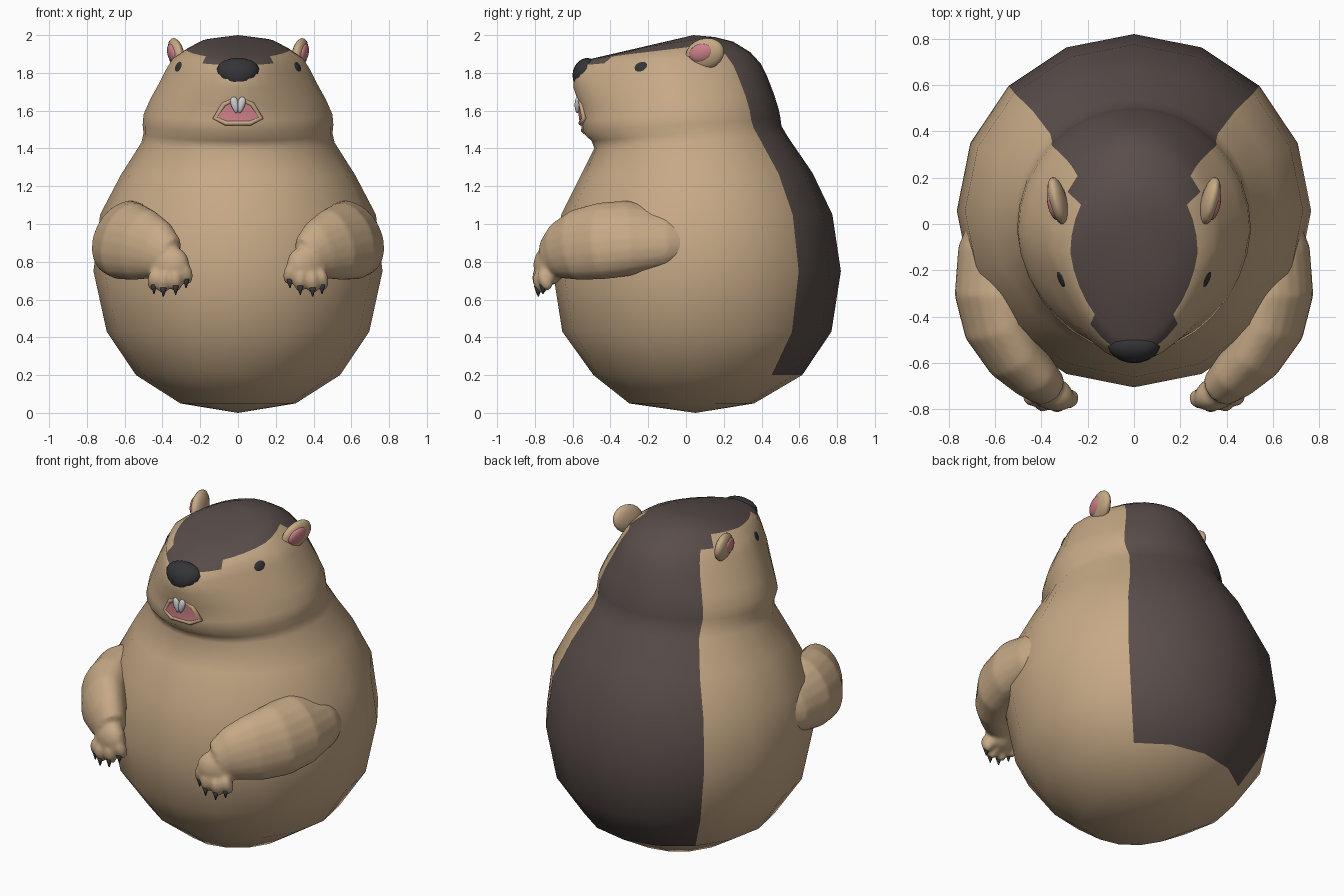
import bpy, bmesh, math
from mathutils import Vector, Matrix, Euler

if "Cube" in bpy.data.objects:
    bpy.data.objects.remove(bpy.data.objects["Cube"])


def mat(name, rgb):
    m = bpy.data.materials.new(name)
    m.diffuse_color = (*rgb, 1)
    m.use_nodes = True
    m.node_tree.nodes["Principled BSDF"].inputs["Base Color"].default_value = m.diffuse_color
    return m


FUR = mat("tan_fur", (0.57, 0.40, 0.24))
DARK = mat("dark_fur", (0.10, 0.075, 0.068))
BLACK = mat("black", (0.035, 0.035, 0.038))
PINK = mat("pink", (0.62, 0.22, 0.25))


def finish(bm, name, mats):
    bmesh.ops.recalc_face_normals(bm, faces=bm.faces[:])
    me = bpy.data.meshes.new(name)
    bm.to_mesh(me)
    bm.free()
    for m in mats:
        me.materials.append(m)
    ob = bpy.data.objects.new(name, me)
    bpy.context.collection.objects.link(ob)
    for p in me.polygons:
        p.use_smooth = True
    return ob


def skin(bm, rings, start, end, is_dark=None):
    """Skin point rings together, closing each end on a pole."""
    vs = [[bm.verts.new(p) for p in r] for r in rings]
    n = len(vs[0])
    a, b = bm.verts.new(start), bm.verts.new(end)
    for j in range(n):
        k = (j + 1) % n
        faces = [(-1, bm.faces.new((a, vs[0][k], vs[0][j])))]
        for i in range(len(vs) - 1):
            faces.append((i, bm.faces.new((vs[i][j], vs[i][k], vs[i + 1][k], vs[i + 1][j]))))
        faces.append((len(vs), bm.faces.new((vs[-1][j], vs[-1][k], b))))
        for i, f in faces:
            if is_dark and is_dark(i, (j + 0.5) * 360 / n):
                f.material_index = 1


def egg_ring(zf, zb, rx, yf, yb, k):
    """Tilted oval of 32 points; k narrows its front. Angle 0 is the back."""
    out, yc, ry = [], (yf + yb) / 2, (yb - yf) / 2
    for j in range(32):
        t = 2 * math.pi * j / 32
        c = math.cos(t)
        x = rx * math.sin(t) * (1 - k * max(0, -c))
        out.append(Vector((x, yc + ry * c, (zf + zb) / 2 + (zb - zf) / 2 * c)))
    return out


def add_ellipsoid(bm, loc, r, rot=(0, 0, 0), taper=0.0, seg=20):
    new = bmesh.ops.create_uvsphere(bm, u_segments=seg, v_segments=seg // 2, radius=1)["verts"]
    M = Matrix.LocRotScale(Vector(loc), Euler([math.radians(a) for a in rot]), Vector(r))
    for v in new:
        v.co.x *= 1 + taper * v.co.z
        v.co = M @ v.co


def ellipsoid(name, mats, *args):
    bm = bmesh.new()
    add_ellipsoid(bm, *args)
    return finish(bm, name, mats)


# body and head in one skin: 16-sided body, rounder head, dark back and crown
body = [(.05, .05, .305, -.30, .36, 0), (.20, .20, .54, -.49, .615, 0), (.43, .43, .695, -.655, .77, 0),
        (.75, .75, .765, -.705, .82, 0), (1.05, 1.05, .73, -.66, .775, 0), (1.25, 1.27, .62, -.56, .67, 0)]
head = [(1.40, 1.46, .512, -.485, .54, 0), (1.44, 1.52, .50, -.50, .505, .02),
        (1.49, 1.56, .505, -.555, .50, .07), (1.55, 1.61, .50, -.553, .49, .12),
        (1.63, 1.69, .465, -.565, .465, .17), (1.72, 1.78, .415, -.595, .43, .26),
        (1.79, 1.85, .38, -.595, .395, .36), (1.84, 1.91, .345, -.565, .34, .32),
        (1.875, 1.965, .275, -.50, .25, .18), (1.935, 1.99, .20, -.24, .15, 0)]
rings = [egg_ring(*r) for r in body + head]
for r in rings[:len(body)]:
    for j in range(1, 32, 2):
        r[j] = (r[j - 1] + r[(j + 1) % 32]) / 2


def dark(i, a):
    off_back = min(a, 360 - a)
    if i == 13:
        return off_back < 57 or off_back > 134
    return i >= 14 or (i >= 1 and off_back < 45)


bm = bmesh.new()
skin(bm, rings, (0, .05, 0), (0, .04, 2.0), dark)
finish(bm, "body_and_head", [FUR, DARK])

# nose
ellipsoid("nose", [BLACK], (0, -.53, 1.795), (.11, .07, .085), (-15, 0, 0), .25)

# mouth: pink arch, raised lip, two front teeth
outline = [(-.115, 1.565), (-.07, 1.63), (0, 1.665), (.07, 1.63), (.115, 1.565), (.06, 1.54), (-.06, 1.54)]
pts = [Vector((x, -.570 + 1.7 * x * x, z)) for x, z in outline]
bm = bmesh.new()
mid = bm.verts.new((0, -.570, 1.59))
rim = [bm.verts.new(p) for p in pts]
for i in range(len(rim)):
    bm.faces.new((mid, rim[i], rim[(i + 1) % len(rim)]))
finish(bm, "mouth", [PINK])
cu = bpy.data.curves.new("lip", "CURVE")
cu.dimensions = "3D"
cu.bevel_depth = .014
cu.bevel_resolution = 3
sp = cu.splines.new("POLY")
sp.points.add(len(pts) - 1)
for q, p in zip(sp.points, pts):
    q.co = (p.x * 1.06, p.y + .008, p.z + (p.z - 1.6) * .1, 1)
    sp.use_smooth = True
sp.use_cyclic_u = True
cu.materials.append(FUR)
bpy.context.collection.objects.link(bpy.data.objects.new("lip", cu))
for s in (-1, 1):
    ellipsoid("front_tooth", [], (s * .017, -.575, 1.63), (.02, .015, .045), (0, s * 12, 0), .35, 12)

# arm path: centre, half width, half height
arm = [((.55, .15, .93), .10, .10), ((.605, -.12, .925), .15, .165), ((.61, -.30, .925), .16, .20),
       ((.585, -.45, .91), .145, .205), ((.51, -.58, .89), .125, .19), ((.43, -.66, .86), .105, .16),
       ((.37, -.71, .82), .085, .12)]
digits = [(.275, -.755, .72), (.33, -.775, .685), (.395, -.77, .675), (.445, -.745, .69)]

for s, side in ((1, "right"), (-1, "left")):
    # eye and eyelid
    ellipsoid(side + "_eyelid", [FUR], (s * .278, -.225, 1.815), (.038, .088, .068), (18, -15 * s, -28 * s))
    ellipsoid(side + "_eye", [BLACK], (s * .291, -.232, 1.815), (.036, .070, .053), (18, -15 * s, -28 * s))

    # ear
    ellipsoid(side + "_ear", [FUR], (s * .328, .10, 1.90), (.038, .108, .082), (18, 8 * s, -13 * s))
    ellipsoid(side + "_inner_ear", [PINK], (s * .349, .08, 1.905), (.022, .066, .048), (18, 8 * s, -13 * s))

    # arm, paw and fingers fused into one soft shape; the section leans inward at the top
    loops = []
    for i, (c, w, h) in enumerate(arm):
        d = Vector(arm[min(i + 1, len(arm) - 1)][0]) - Vector(arm[max(i - 1, 0)][0])
        d.normalize()
        sd = d.cross(Vector((0, 0, 1))).normalized()
        up = sd.cross(d) + sd * .3 * (1 - i / len(arm))
        ring = [Vector(c) + sd * w * math.cos(t) + up * h * math.sin(t)
                for t in (2 * math.pi * j / 20 for j in range(20))]
        loops.append([(s * p.x, p.y, p.z) for p in ring])
    bm = bmesh.new()
    skin(bm, loops, (s * .52, .2, .93), (s * .34, -.73, .79))
    add_ellipsoid(bm, (s * .365, -.725, .78), (.115, .075, .105), (0, 15 * s, 25 * s))
    for x, y, z in digits:
        add_ellipsoid(bm, (s * x, y, z + .015), (.036, .038, .06), (20, (.37 - x) * 120 * s, 0))
    ob = finish(bm, side + "_arm", [FUR])
    re = ob.modifiers.new("fuse", "REMESH")
    re.mode = "VOXEL"
    re.voxel_size = .013
    re.use_smooth_shade = True
    sm = ob.modifiers.new("soften", "SMOOTH")
    sm.iterations = 5

    # claws
    for x, y, z in digits:
        bm = bmesh.new()
        bmesh.ops.create_cone(bm, segments=10, radius1=.019, radius2=.003, depth=.05, cap_ends=True)
        bm.transform(Matrix.Translation((s * x, y - .012, z - .035)) @ Matrix.Rotation(math.pi, 4, "X"))
        finish(bm, side + "_claw", [BLACK])
